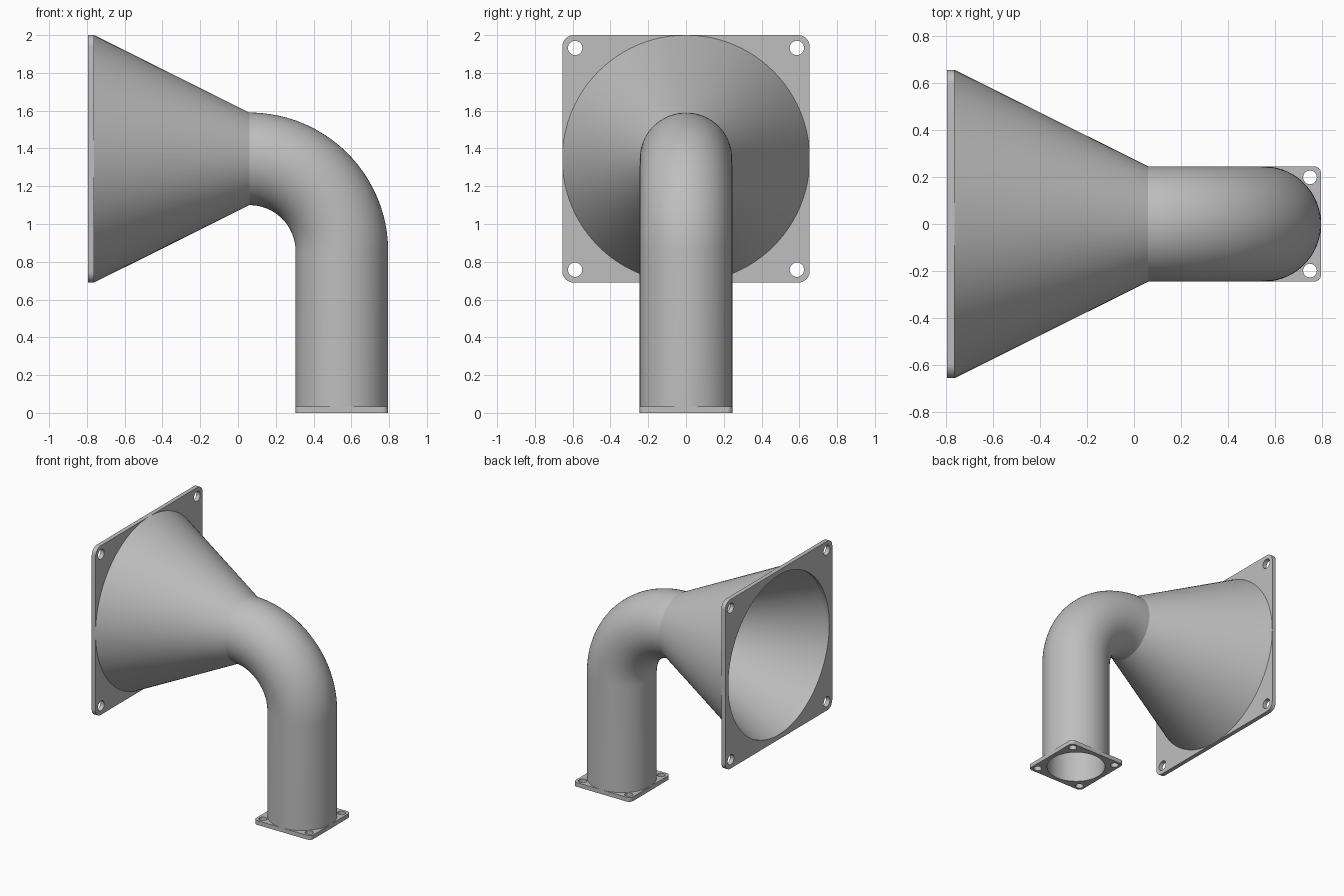
import bpy, bmesh
from math import sin, cos, pi, radians
from mathutils import Matrix, Vector

if "Cube" in bpy.data.objects:
    bpy.data.objects.remove(bpy.data.objects["Cube"])

SIDES = 96
PLATE = 0.033                  # flange thickness
R_PIPE, R_BORE = 0.245, 0.21   # pipe radii
R_MOUTH, R_MOUTH_IN = 0.655, 0.618
X_END, X_PIPE = 0.795, 0.55
BEND = 0.49                    # bend centreline radius
X_BEND = X_PIPE - BEND
Z_MOUTH = 2 - R_MOUTH
Z_BEND = Z_MOUTH - BEND

grey = bpy.data.materials.new("plain_grey")
grey.use_nodes = True
COLOUR = (0.52, 0.52, 0.52, 1)
grey.diffuse_color = COLOUR
grey.node_tree.nodes["Principled BSDF"].inputs["Base Color"].default_value = COLOUR


def finish(name, bm):
    bmesh.ops.remove_doubles(bm, verts=bm.verts, dist=1e-5)
    bmesh.ops.recalc_face_normals(bm, faces=bm.faces)
    mesh = bpy.data.meshes.new(name)
    bm.to_mesh(mesh)
    bm.free()
    mesh.materials.append(grey)
    obj = bpy.data.objects.new(name, mesh)
    bpy.context.collection.objects.link(obj)
    bpy.ops.object.select_all(action='DESELECT')
    obj.select_set(True)
    bpy.context.view_layer.objects.active = obj
    bpy.ops.object.shade_smooth_by_angle(angle=radians(20))
    return obj


def arc(cx, cy, r, start, end, n):
    return [(cx + r * cos(start + (end - start) * i / n),
             cy + r * sin(start + (end - start) * i / n)) for i in range(n + 1)]


def circle(cx, cy, r, n):
    return arc(cx, cy, r, 0, 2 * pi, n)[:-1]


def flange(name, half, corner, bore, bolt_at, bolt_r, matrix):
    """Square plate with rounded corners, a bore and four bolt holes."""
    quadrants = [(1, 1), (-1, 1), (-1, -1), (1, -1)]
    c = half - corner
    outline = []
    for i, (sx, sy) in enumerate(quadrants):
        outline += arc(sx * c, sy * c, corner, i * pi / 2, (i + 1) * pi / 2, 8)
    loops = [outline, circle(0, 0, bore, SIDES)]
    loops += [circle(sx * bolt_at, sy * bolt_at, bolt_r, 32) for sx, sy in quadrants]
    curve = bpy.data.curves.new(name + "_outline", 'CURVE')
    curve.dimensions = '2D'
    curve.fill_mode = 'BOTH'
    curve.extrude = PLATE / 2
    for pts in loops:
        spline = curve.splines.new('POLY')
        spline.points.add(len(pts) - 1)
        for p, (x, y) in zip(spline.points, pts):
            p.co = (x, y, 0, 1)
        spline.use_cyclic_u = True
    helper = bpy.data.objects.new(name + "_outline", curve)
    bpy.context.collection.objects.link(helper)
    bpy.context.view_layer.update()
    mesh = helper.evaluated_get(bpy.context.evaluated_depsgraph_get()).to_mesh()
    bm = bmesh.new()
    bm.from_mesh(mesh)
    bpy.data.objects.remove(helper)
    bm.transform(matrix)
    return finish(name, bm)


def tube(name, stations):
    """Hollow duct through (centre x, centre z, tilt, outer r, inner r) stations."""
    bm = bmesh.new()
    for which in (3, 4):
        previous = None
        for s in stations:
            across = Vector((sin(s[2]), 0, cos(s[2])))
            centre = Vector((s[0], 0, s[1]))
            ring = [bm.verts.new(centre + s[which] * (across * b + Vector((0, a, 0))))
                    for a, b in circle(0, 0, 1, SIDES)]
            if previous:
                for i in range(SIDES):
                    j = (i + 1) % SIDES
                    quad = (previous[i], previous[j], ring[j], ring[i])
                    bm.faces.new(quad if which == 3 else quad[::-1])
            previous = ring
    # close the two rims so the wall is solid
    n = len(stations)
    bm.verts.ensure_lookup_table()
    for k in (0, n - 1):
        o, q = k * SIDES, (n + k) * SIDES
        for i in range(SIDES):
            j = (i + 1) % SIDES
            bm.faces.new([bm.verts[v] for v in (o + i, o + j, q + j, q + i)])
    return finish(name, bm)


# Flared mouth
tube("cone_mouth", [
    (-X_END + PLATE, Z_MOUTH, 0, R_MOUTH, R_MOUTH_IN),
    (X_BEND, Z_MOUTH, 0, R_PIPE, R_BORE)])

# Quarter bend running down into the straight pipe
bend = [(X_BEND + BEND * sin(t), Z_BEND + BEND * cos(t), t, R_PIPE, R_BORE)
        for t in (pi / 2 * i / 32 for i in range(33))]
tube("elbow_pipe", bend + [(X_PIPE, PLATE, pi / 2, R_PIPE, R_BORE)])

# Mounting flanges
flange("mouth_flange", R_MOUTH, 0.06, R_MOUTH_IN, 0.587, 0.038,
       Matrix.Translation((-X_END + PLATE / 2, 0, Z_MOUTH)) @ Matrix.Rotation(pi / 2, 4, 'Y'))
flange("base_flange", R_PIPE, 0.03, R_BORE, 0.198, 0.029,
       Matrix.Translation((X_PIPE, 0, PLATE / 2)))
